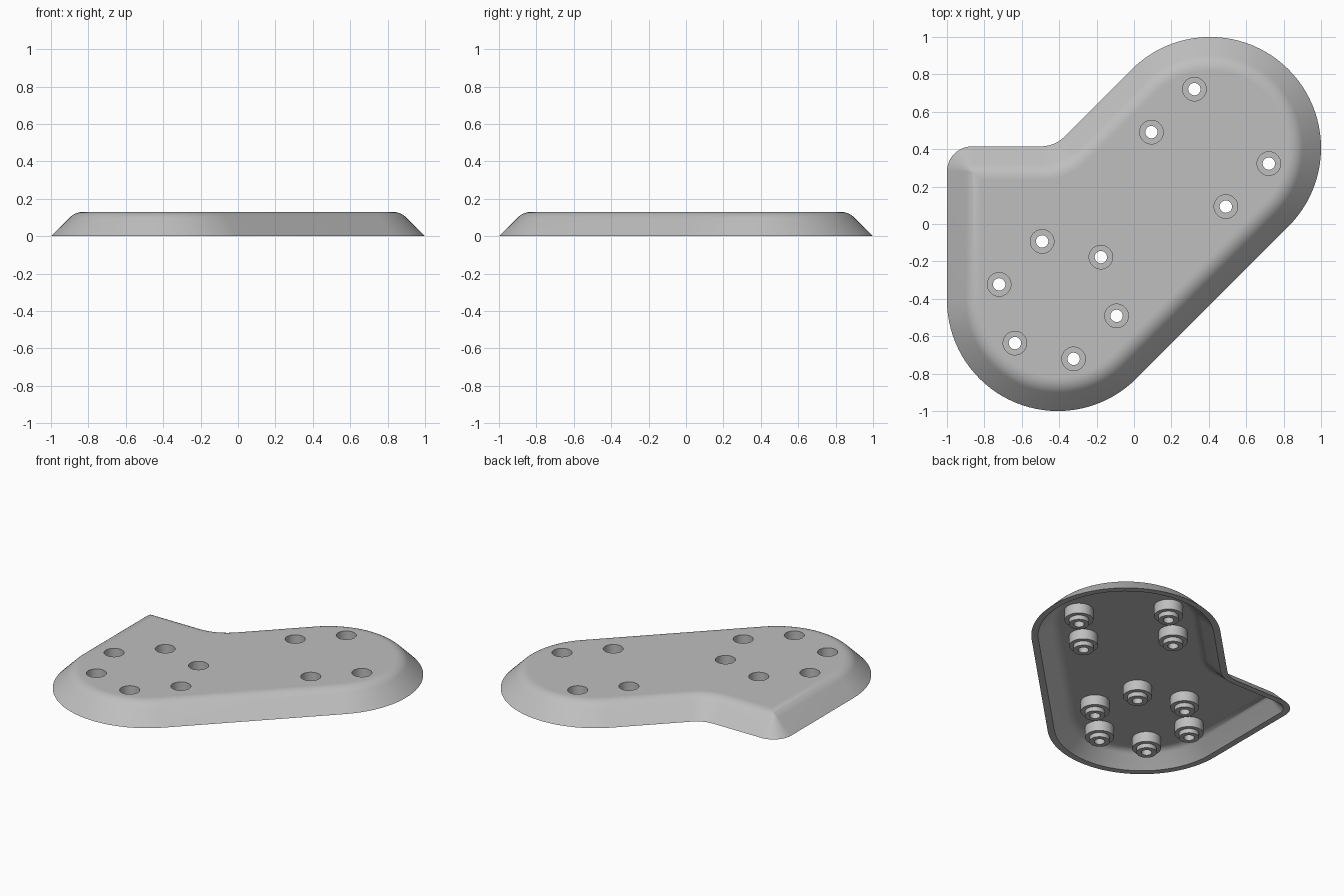
import bpy
import bmesh
import math
from mathutils import Vector

cube = bpy.data.objects.get("Cube")
if cube:
    bpy.data.objects.remove(cube, do_unlink=True)

HEIGHT, WALL, FILLET = 0.13, 0.03, 0.11
LOBE, LOBE_R = 0.407, 0.593          # lobe centres at +-LOBE on the diagonal
BACK_Y, CORNER_R, CONCAVE_R = 0.415, 0.135, 0.18


def arc(cx, cy, r, a0, a1, n):
    angles = [math.radians(a0 + (a1 - a0) * i / n) for i in range(n + 1)]
    return [(cx + r * math.cos(a), cy + r * math.sin(a)) for a in angles]


def outline(d):
    """Plan outline moved inward by d."""
    m = max(CORNER_R, d)
    cx = BACK_Y - LOBE_R * math.sqrt(2) + CONCAVE_R * (1 - math.sqrt(2))
    pts = arc(LOBE, LOBE, LOBE_R - d, -45, 135, 48)
    pts += arc(cx, BACK_Y + CONCAVE_R, CONCAVE_R + d, -45, -90, 10)
    pts += arc(-1 + m, BACK_Y - m, max(CORNER_R - d, 0), 90, 180, 12)
    pts += arc(-LOBE, -LOBE, LOBE_R - d, 180, 315, 36)
    return pts


def loft(bm, rings):
    """Join closed rings of points with quads."""
    rows = [[bm.verts.new(p) for p in ring] for ring in rings]
    for a, b in zip(rows, rows[1:]):
        for i in range(len(a)):
            j = (i + 1) % len(a)
            bm.faces.new((a[i], a[j], b[j], b[i]))


bm = bmesh.new()

# Sloped wall: inner ceiling edge, down to the rim, up to the top edge
off = HEIGHT + FILLET * math.tan(math.radians(22.5))


def fillet(r):
    return [(off - r * math.sin(a), HEIGHT - FILLET + r * math.cos(a))
            for a in (math.radians(45 * i / 8) for i in range(9))]


profile = fillet(FILLET - WALL) + [(WALL * math.sqrt(2), 0), (0, 0)] + fillet(FILLET)[::-1]
loft(bm, [[(x, y, z) for x, y in outline(d)] for d, z in profile])

# Counterbored screw holes with stepped bosses hanging beneath
screw = [(0.063, HEIGHT), (0.063, 0.06), (0.033, 0.06), (0.033, 0),
         (0.063, 0), (0.063, 0.03), (0.09, 0.03), (0.09, HEIGHT - WALL)]
holes = [(-LOBE, a) for a in range(45, 405, 60)] + [(LOBE, a) for a in (105, 165, 285, 345)]
for c, deg in holes:
    hx = c + 0.325 * math.cos(math.radians(deg))
    hy = c + 0.325 * math.sin(math.radians(deg))
    loft(bm, [[(x, y, z) for x, y in arc(hx, hy, r, 0, 352.5, 47)] for r, z in screw])

bmesh.ops.remove_doubles(bm, verts=bm.verts[:], dist=0.0001)

# Flat top and ceiling, filled around the holes
for level, up in ((HEIGHT, 1), (HEIGHT - WALL, -1)):
    edges = [e for e in bm.edges if e.is_boundary
             and all(abs(v.co.z - level) < 1e-4 for v in e.verts)]
    bmesh.ops.triangle_fill(bm, edges=edges, use_beauty=True, normal=Vector((0, 0, up)))

bmesh.ops.recalc_face_normals(bm, faces=bm.faces[:])
for f in bm.faces:
    f.smooth = abs(f.normal.z) < 0.9995
for e in bm.edges:
    e.smooth = e.calc_face_angle(0) < math.radians(35)

mesh = bpy.data.meshes.new("mounting_plate")
bm.to_mesh(mesh)
bm.free()
plate = bpy.data.objects.new("mounting_plate", mesh)
bpy.context.collection.objects.link(plate)

grey = bpy.data.materials.new("light_grey")
grey.use_nodes = True
grey.diffuse_color = (0.52, 0.52, 0.52, 1)
grey.node_tree.nodes["Principled BSDF"].inputs["Base Color"].default_value = (0.52, 0.52, 0.52, 1)
mesh.materials.append(grey)
